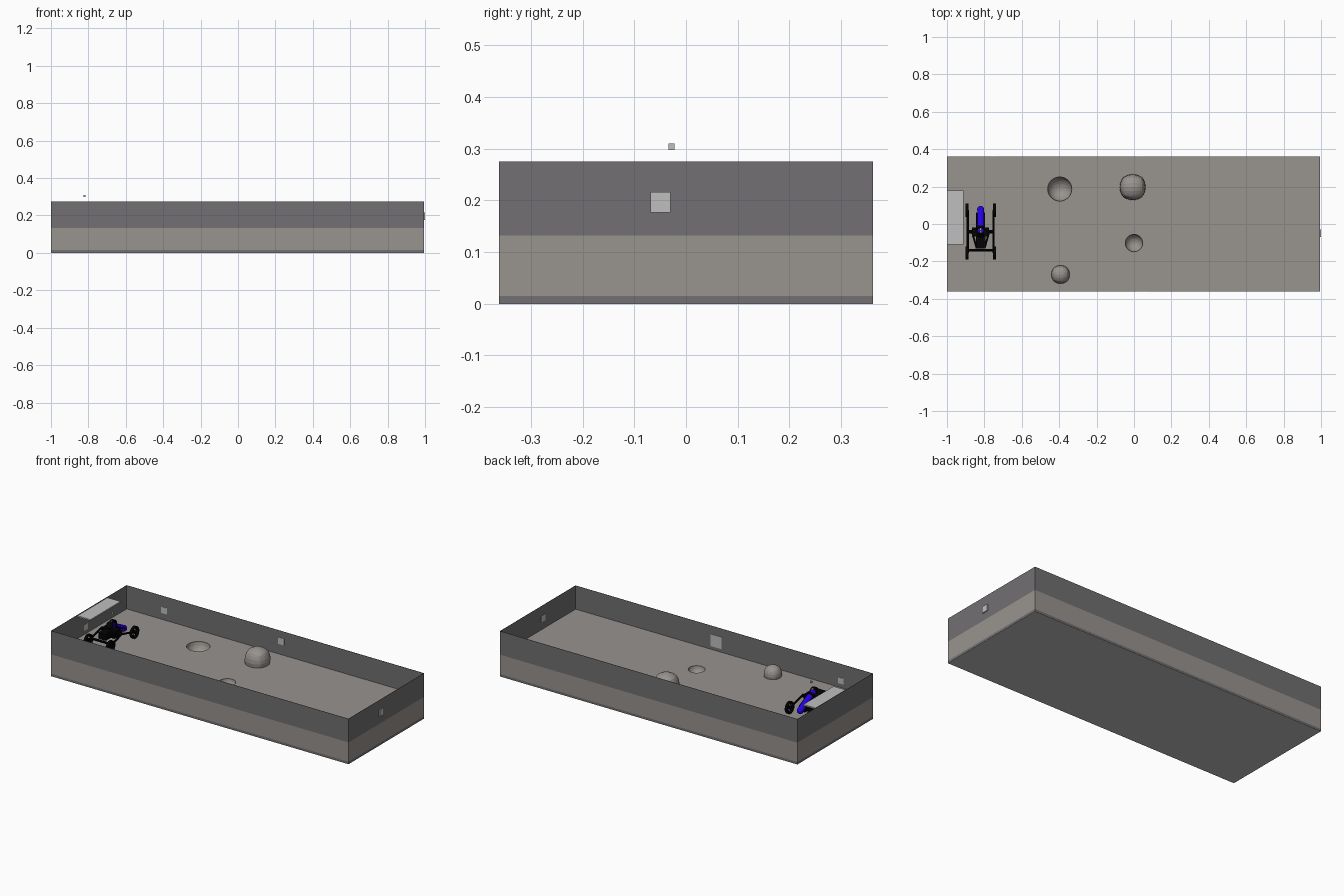
import bpy, bmesh, math
from mathutils import Vector

if "Cube" in bpy.data.objects:
    bpy.data.objects.remove(bpy.data.objects["Cube"])


def mat(name, rgb):
    m = bpy.data.materials.new(name)
    m.diffuse_color = (*rgb, 1)
    m.use_nodes = True
    m.node_tree.nodes["Principled BSDF"].inputs["Base Color"].default_value = m.diffuse_color
    return m


SOIL = mat("soil", (0.315, 0.292, 0.272))
WALL = mat("wall_grey", (0.168, 0.16, 0.168))
PALE = mat("pale_grey", (0.52, 0.52, 0.52))
BLACK = mat("black", (0.001, 0.001, 0.001))
BLUE = mat("blue", (0.02, 0.0, 0.85))
YELLOW = mat("yellow", (0.6, 0.5, 0.1))


def finish(bm, name, m):
    me = bpy.data.meshes.new(name)
    bm.to_mesh(me)
    bm.free()
    me.materials.append(m)
    ob = bpy.data.objects.new(name, me)
    bpy.context.collection.objects.link(ob)
    return ob


def box(name, x, y, z, m):
    """Box given by its (min, max) range on each axis."""
    bm = bmesh.new()
    bmesh.ops.create_cube(bm, size=1)
    for v in bm.verts:
        v.co = Vector([r[0] if c < 0 else r[1] for c, r in zip(v.co, (x, y, z))])
    return finish(bm, name, m)


def rod(name, a, b, r, m, sides=10):
    """Cylinder between two points."""
    a, b = Vector(a), Vector(b)
    bm = bmesh.new()
    bmesh.ops.create_cone(bm, cap_ends=True, segments=sides, radius1=r, radius2=r, depth=(b - a).length)
    ob = finish(bm, name, m)
    ob.location = (a + b) / 2
    ob.rotation_euler = (b - a).to_track_quat('Z', 'Y').to_euler()
    return ob


def ball(name, loc, r, m):
    bm = bmesh.new()
    bmesh.ops.create_uvsphere(bm, u_segments=24, v_segments=13, radius=r)
    ob = finish(bm, name, m)
    ob.location = loc
    return ob


def boulder(name, loc, r, roundness):
    """Rounded cube rising out of the soil."""
    bm = bmesh.new()
    bmesh.ops.create_cube(bm, size=2)
    bmesh.ops.subdivide_edges(bm, edges=bm.edges[:], cuts=5, use_grid_fill=True)
    for v in bm.verts:
        v.co = v.co.lerp(v.co.normalized(), roundness) * r * 0.95
        v.co.z *= 1.05
    ob = finish(bm, name, SOIL)
    ob.location = loc


# Arena: base, soil bed and thin walls
X0, X1, Y, T = -1.0, 0.994, 0.362, 0.0015
FLOOR, TOP = 0.132, 0.275
box("base_underside", (X0, X1), (-Y, Y), (0, 0.001), PALE)
box("base", (X0, X1), (-Y, Y), (0.001, 0.015), WALL)
bed = box("soil_bed", (X0, X1), (-Y, Y), (0.015, FLOOR), SOIL)
box("wall_front", (X0, X1), (-Y, -Y + T), (FLOOR, TOP), WALL)
box("wall_back", (X0, X1), (Y - T, Y), (FLOOR, TOP), WALL)
box("wall_left", (X0, X0 + T), (-Y + T, Y - T), (FLOOR, TOP), WALL)
box("wall_right", (X1 - T, X1), (-Y + T, Y - T), (FLOOR, TOP), WALL)

# Craters hollowed out of the soil
for i, (x, y, r) in enumerate([(-0.397, 0.187, 0.065), (0.0, -0.102, 0.047)]):
    cut = ball(f"crater_cutter_{i}", (x, y, FLOOR + 0.001), r, SOIL)
    cut.hide_render = True
    cut.hide_viewport = True
    mod = bed.modifiers.new("crater", 'BOOLEAN')
    mod.operation = 'DIFFERENCE'
    mod.solver = 'EXACT'
    mod.object = cut

# Boulders
boulder("boulder_large", (-0.007, 0.197, 0.155), 0.073, 0.9)
boulder("boulder_small", (-0.393, -0.27, 0.147), 0.052, 0.95)

# Marker plates on the walls
P = 0.002
for i, (x, z, h) in enumerate([(-0.747, 0.19, 0.019), (0.038, 0.213, 0.02)]):
    box(f"marker_back_{i}", (x - h, x + h), (Y - T - P, Y - T), (z - h, z + h), PALE)
for i, (x, z, h) in enumerate([(0.05, 0.188, 0.036), (-0.785, 0.174, 0.018)]):
    box(f"marker_front_{i}", (x - h, x + h), (-Y + T, -Y + T + P), (z - h, z + h), PALE)
box("marker_left", (X0 + T, X0 + T + P), (-0.05, -0.014), (0.155, 0.192), PALE)
box("marker_right", (X1 - T - P, X1 + 0.006), (-0.069, -0.03), (0.177, 0.216), PALE)

# Collection shelf at the left wall
box("shelf", (X0, -0.912), (-0.11, 0.178), (0.262, 0.27), PALE)

# Rover wheels: open rims with hub and spokes
CX, R = -0.82, 0.036
WZ = FLOOR + R
for side in (-1, 1):
    x = CX + side * 0.074
    for y in (-0.155, 0.074):
        bm = bmesh.new()
        n = 20
        prof = [(R, -0.008), (R, 0.008), (R - 0.008, 0.008), (R - 0.008, -0.008)]
        rings = []
        for k in range(n):
            a = 2 * math.pi * k / n
            rings.append([bm.verts.new((w, r * math.cos(a), r * math.sin(a))) for r, w in prof])
        for k in range(n):
            p, q = rings[k], rings[(k + 1) % n]
            for j in range(4):
                bm.faces.new((p[j], p[(j + 1) % 4], q[(j + 1) % 4], q[j]))
        bmesh.ops.recalc_face_normals(bm, faces=bm.faces[:])
        rim = finish(bm, "wheel_rim", BLACK)
        rim.location = (x, y, WZ)
        rod("wheel_hub", (x - 0.008, y, WZ), (x + 0.008, y, WZ), 0.01, BLACK)
        for k in range(3):
            a = math.pi * k / 3
            d = Vector((0, math.cos(a), math.sin(a))) * (R - 0.003)
            c = Vector((x, y, WZ))
            rod("wheel_spoke", c - d, c + d, 0.0025, BLACK, 6)
    # Side rails, rocker arms and conveyor side frames
    xi = CX + side * 0.069
    rod("rocker_front", (xi, -0.155, WZ), (xi, -0.04, 0.198), 0.006, BLACK)
    rod("rocker_rear", (xi, 0.074, WZ), (xi, -0.04, 0.198), 0.006, BLACK)
    xf = CX + side * 0.021
    rod("conveyor_frame", (xf, -0.03, 0.225), (xf, 0.06, 0.182), 0.003, BLACK, 8)
    rod("body_strut", (CX + side * 0.045, -0.045, 0.2), (xf, -0.13, 0.195), 0.005, BLACK, 8)

# Chassis cross bars and body
rod("front_bar", (CX - 0.069, -0.14, 0.175), (CX + 0.069, -0.14, 0.175), 0.007, BLACK)
rod("middle_bar", (CX - 0.069, -0.042, 0.198), (CX + 0.069, -0.042, 0.198), 0.01, BLACK)
box("body", (CX - 0.045, CX + 0.045), (-0.068, -0.02), (0.175, 0.22), BLACK)
box("front_tool", (CX - 0.025, CX + 0.025), (-0.13, -0.068), (0.18, 0.218), BLACK)
box("spine", (CX - 0.012, CX + 0.012), (-0.03, 0.05), (0.15, 0.17), BLACK)

# Sloping blue conveyor tube, round at its ends
a, b = Vector((CX, -0.05, 0.238)), Vector((CX, 0.078, 0.17))
rod("conveyor_tube", a, b, 0.018, BLUE, 18)
ball("conveyor_end", b, 0.019, BLUE)
d = (b - a).normalized()
rod("conveyor_collar", a + d * 0.022, a + d * 0.036, 0.024, BLACK, 18)
rod("conveyor_cap", a - d * 0.012, a, 0.02, BLACK, 18)
box("indicator", (CX - 0.004, CX + 0.004), (-0.045, -0.037), (0.248, 0.26), YELLOW)
box("sensor", (CX - 0.005, CX + 0.005), (-0.034, -0.022), (0.298, 0.31), PALE)
